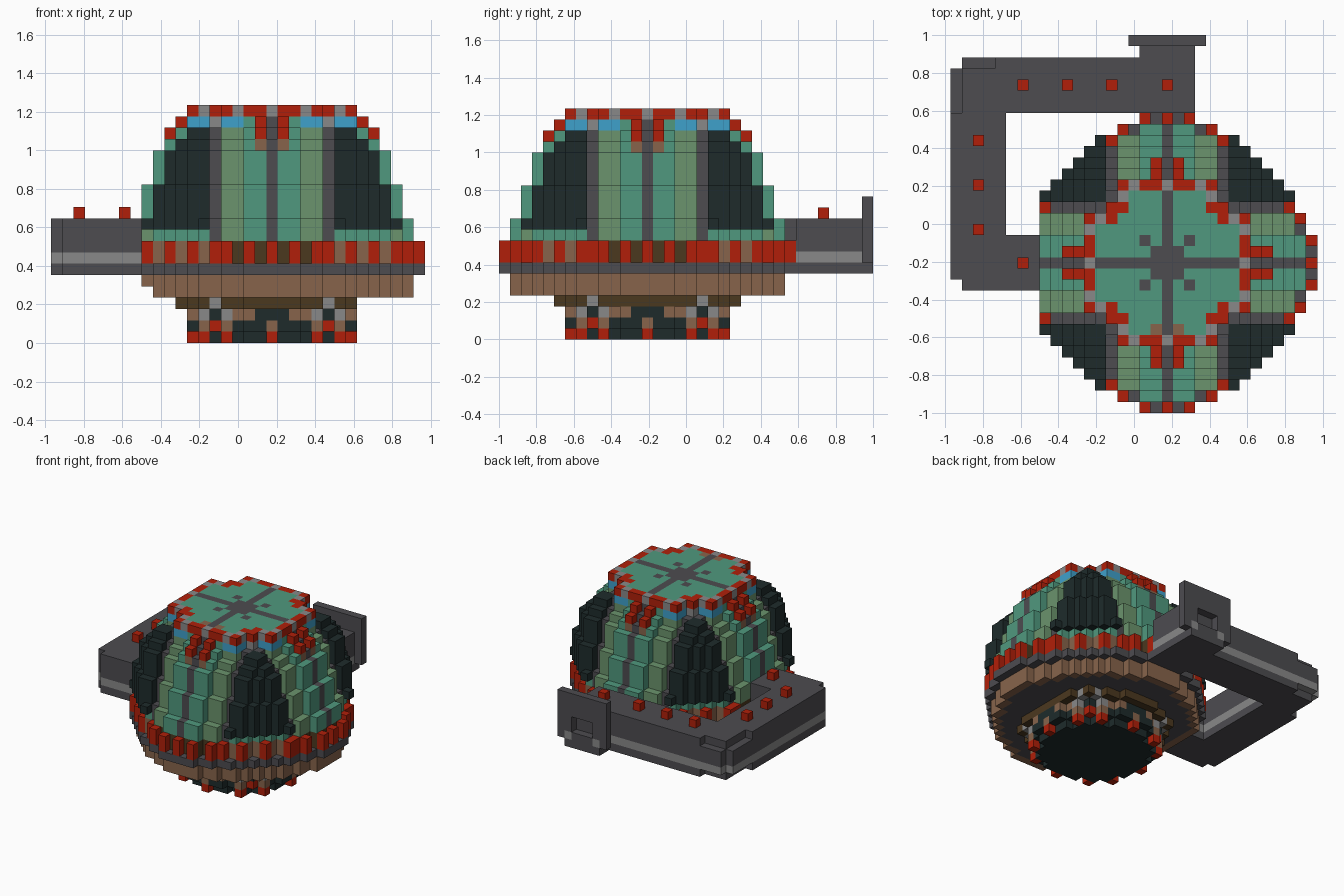
import bpy, bmesh
from mathutils import Vector

if "Cube" in bpy.data.objects:
    bpy.data.objects.remove(bpy.data.objects["Cube"], do_unlink=True)

CELL = 2 / 34                 # edge of one block
CX, CY = 19, 13               # block column of the dome axis
COLOURS = {
    "green": (80, 153, 126), "sage": (107, 148, 109), "dark_green": (30, 43, 43),
    "grey": (77, 76, 80), "light_grey": (137, 137, 137), "red": (177, 31, 9),
    "tan": (135, 100, 75), "dark_brown": (75, 56, 31), "blue": (63, 161, 203),
}


def linear(v):
    v /= 255
    return v / 12.92 if v < 0.04 else ((v + 0.055) / 1.055) ** 2.4


materials = []
for name, rgb in COLOURS.items():
    mat = bpy.data.materials.new(name)
    mat.use_nodes = True
    colour = [linear(v) for v in rgb] + [1]
    mat.diffuse_color = colour
    bsdf = mat.node_tree.nodes["Principled BSDF"]
    bsdf.inputs["Base Color"].default_value = colour
    bsdf.inputs["Roughness"].default_value = 0.9
    materials.append(mat)
INDEX = {name: i for i, name in enumerate(COLOURS)}

parts = {}


def put(part, x, y, z, colour):
    parts.setdefault(part, {})[(x, y, z)] = colour


def ranks(x, y):
    return min(abs(x), abs(y)), max(abs(x), abs(y))


def disc(r, left=-11, right=13):
    """Stepped round layer, as offsets from the dome axis."""
    cells = set()
    for x in range(max(-r, left), min(r, right) + 1):
        for y in range(-r, r + 1):
            lo, hi = ranks(x, y)
            if 2 * hi + lo <= 2 * r + 2 and lo + hi <= r + 4:
                cells.add((x, y))
    return cells


def border(cells):
    return {(x, y) for x, y in cells
            if not {(x + 1, y), (x - 1, y), (x, y + 1), (x, y - 1)} <= cells}


def layer(part, z, cells, rule):
    for x, y in cells:
        lo, hi = ranks(x, y)
        put(part, CX + x, CY + y, z, rule(lo, hi) if callable(rule) else rule)


def box(part, xs, ys, zs, rule):
    for x in range(xs[0], xs[1] + 1):
        for y in range(ys[0], ys[1] + 1):
            for z in range(zs[0], zs[1] + 1):
                put(part, x, y, z, rule(z))


def band(lo, hi):
    """Vertical stripes on the four dome faces."""
    if lo in (0, 5):
        return "grey"
    return "sage" if lo in (3, 4) else "green"


# Foot: dark disc with coloured marks and small red feet around its edge
def foot_rule(z):
    marks = [{(0, 7): "red", (4, 6): "red"},
             {(0, 7): "tan", (5, 5): "red", (4, 6): "tan"},
             {(2, 7): "tan", (3, 6): "tan", (4, 6): "light_grey"}][z]
    return lambda lo, hi: marks.get((lo, hi), "dark_green")


feet = {c for c in disc(7) if ranks(*c) in ((0, 7), (4, 6))}
layer("foot", 0, disc(6) | feet, foot_rule(0))
for z in (1, 2):
    layer("foot", z, disc(7), foot_rule(z))

# Neck between foot and rim
layer("neck", 3, disc(8, -8, 7),
      lambda lo, hi: "light_grey" if lo == 5 and hi > 5 else "dark_brown")

# Rim with a flat grey underside, and the deck above it
underside = disc(12, -10)
layer("rim", 4, underside, "grey")
layer("rim", 4, border(underside), "tan")
layer("rim", 5, disc(12), "tan")
layer("deck", 6, disc(13), "grey")

# Band above the deck with upright red posts
for z in (7, 8):
    layer("band", z, disc(12), lambda lo, hi: "tan" if lo > 4 else "dark_brown")
    posts = set()
    for x, y in border(disc(13)):
        lo, hi = ranks(x, y)
        if (lo % 2 == 0 if hi >= 12 else x % 2 == 1):
            posts.add((x, y))
    layer("posts", z, posts, "red")

# Dome: stepped striped faces, with dark panels bulging at the corners
radii = [12, 12, 11, 11, 11, 10, 10, 10, 9, 8]
for z, r in enumerate(radii, 9):
    layer("dome", z, {c for c in disc(r) if z == 9 or ranks(*c)[0] <= 5}, band)
    if z > 9:
        corners = {c for c in disc(13) if ranks(*c)[0] > 5
                   and ranks(*c)[1] < r and sum(ranks(*c)) <= r + 6}
        layer("corner_panels", z, corners, "dark_green")

# Crown: cross-shaped cap with windows below and a red edge
span = range(-7, 8)
cross = {(x, y) for x in span for y in span
         if ranks(x, y)[0] <= 4 or ranks(x, y) == (5, 5)}


def window_rule(lo, hi):
    if lo == 5:
        return "light_grey"
    return "blue" if lo in (3, 4) else band(lo, hi)


def cap_rule(lo, hi):
    if hi == 7 or (lo, hi) in ((4, 5), (4, 6), (5, 5)):
        return "light_grey" if (lo, hi) in ((0, 7), (3, 7), (4, 6)) else "red"
    return "grey" if lo == 0 or hi <= 1 or (lo, hi) == (2, 2) else "green"


layer("crown_windows", 19, cross, window_rule)
layer("crown_cap", 20, cross, cap_rule)
layer("crown_cap", 20, {(-1, -6), (1, -6)}, "tan")

# Paired strips running down from the crown
for z, r, colour in ((19, 8, "red"), (18, 9, "red"), (17, 9, "tan")):
    for s in (-1, 1):
        cells = {(s, r), (s, -r), (r, s), (-r, s)}
        if z == 17:
            for x, y in cells:
                parts["dome"].pop((CX + x, CY + y, z), None)
        layer("crown_strips", z, cells, colour)


# Arm: a hooked walkway from the left of the deck round to the back
def arm_rule(z):
    return "light_grey" if z == 7 else "grey"


box("arm", (0, 4), (12, 30), (6, 10), arm_rule)
box("arm", (1, 7), (11, 15), (6, 10), arm_rule)
box("arm", (1, 21), (27, 31), (6, 10), arm_rule)
# Bevelled outer corner, top and bottom
for x, y, z in list(parts["arm"]):
    if z in (6, 10) and (x == 0 and y > 26 or y == 31 and x < 4):
        del parts["arm"][(x, y, z)]

# Docking end: short neck and an upright plate with a recess
box("dock_neck", (17, 21), (32, 32), (6, 10), arm_rule)
box("dock_plate", (16, 22), (33, 33), (6, 12), lambda z: "grey")
for x in (18, 19, 20):
    for z in (8, 9):
        del parts["dock_plate"][(x, 33, z)]
        parts["dock_neck"][(x, 32, z)] = "grey"
for x in (16, 22):
    del parts["dock_plate"][(x, 33, 6)]
for x in (17, 21):
    put("dock_plate", x, 33, 7, "light_grey")

# Lamps on the arm
for x, y in ((6, 29), (10, 29), (14, 29), (19, 29), (2, 24), (2, 20), (2, 16), (6, 13)):
    put("arm_lamps", x, y, 11, "red")

# Turn the blocks of each part into a mesh of its exposed faces
filled = set().union(*parts.values())
origin = Vector((-33 / 2, -17, 0))


def build(name, cells):
    bm = bmesh.new()
    corners = {}

    def vert(p):
        if p not in corners:
            corners[p] = bm.verts.new((Vector(p) + origin) * CELL)
        return corners[p]

    for cell, colour in cells.items():
        for axis in range(3):
            for side in (0, 1):
                near = list(cell)
                near[axis] += 2 * side - 1
                if tuple(near) in filled:
                    continue
                ring = []
                for a, b in ((0, 0), (1, 0), (1, 1), (0, 1)):
                    p = list(cell)
                    p[axis] += side
                    p[(axis + 1) % 3] += a
                    p[(axis + 2) % 3] += b
                    ring.append(vert(tuple(p)))
                face = bm.faces.new(ring if side else ring[::-1])
                face.material_index = INDEX[colour]
    mesh = bpy.data.meshes.new(name)
    bm.to_mesh(mesh)
    bm.free()
    for mat in materials:
        mesh.materials.append(mat)
    bpy.context.collection.objects.link(bpy.data.objects.new(name, mesh))


for part, cells in parts.items():
    build(part, cells)
